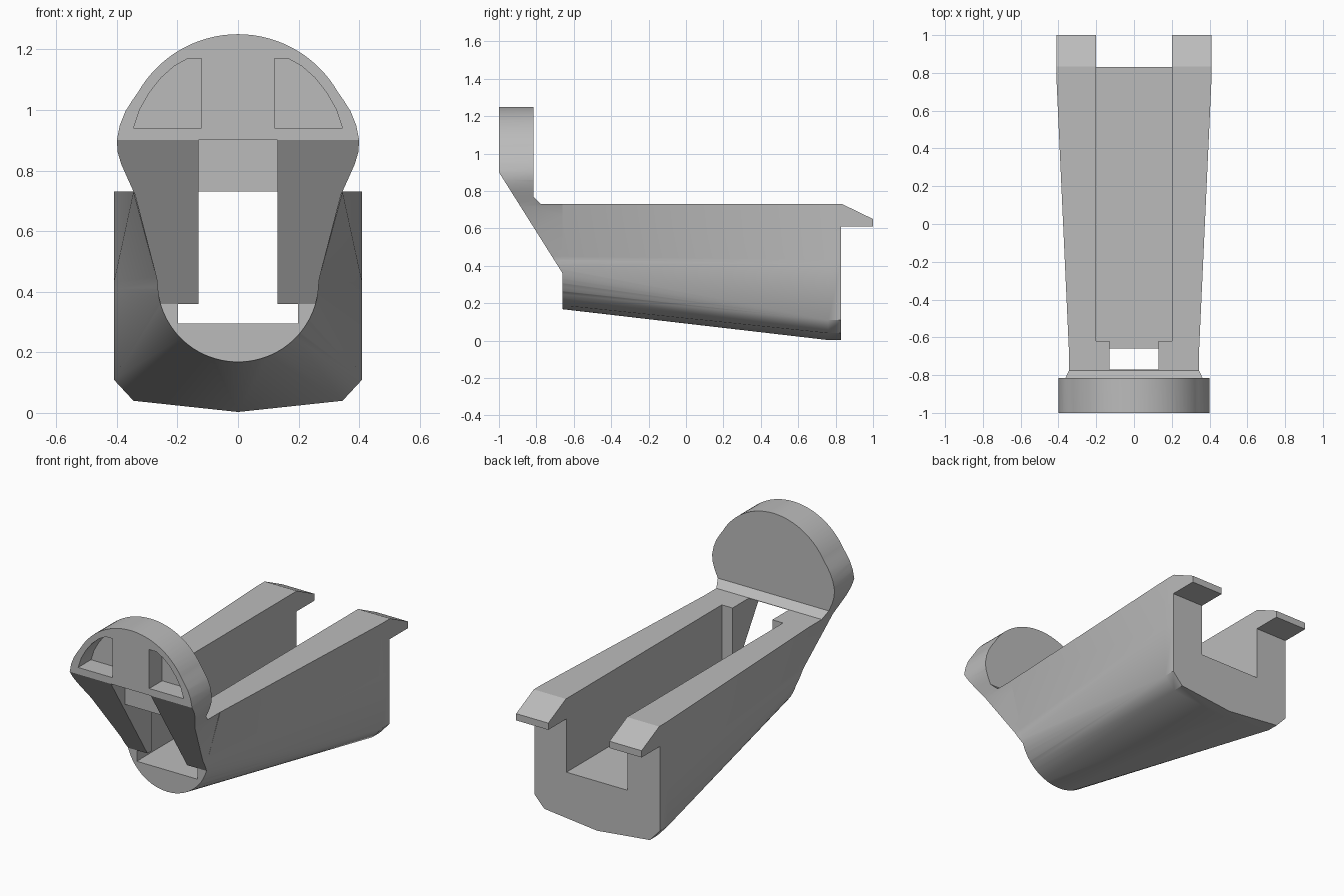
import bpy, bmesh, math

cube = bpy.data.objects.get("Cube")
if cube:
    bpy.data.objects.remove(cube, do_unlink=True)

# One matte grey for the whole part
grey = bpy.data.materials.new("matte_grey")
grey.use_nodes = True
colour = (0.5, 0.5, 0.5, 1)
grey.diffuse_color = colour
grey.node_tree.nodes["Principled BSDF"].inputs["Base Color"].default_value = colour


def loft(name, rings):
    """Closed solid through rings of equal point count."""
    bm = bmesh.new()
    loops = [[bm.verts.new(p) for p in ring] for ring in rings]
    n = len(loops[0])
    for a, b in zip(loops, loops[1:]):
        for i in range(n):
            j = (i + 1) % n
            bm.faces.new((a[i], a[j], b[j], b[i]))
    bm.faces.new(loops[0])
    bm.faces.new(loops[-1])
    bmesh.ops.remove_doubles(bm, verts=bm.verts, dist=0.0001)
    bmesh.ops.triangulate(bm, faces=[f for f in bm.faces if len(f.verts) == 4])
    bmesh.ops.recalc_face_normals(bm, faces=bm.faces)
    mesh = bpy.data.meshes.new(name)
    bm.to_mesh(mesh)
    bm.free()
    mesh.materials.append(grey)
    obj = bpy.data.objects.new(name, mesh)
    bpy.context.collection.objects.link(obj)
    return obj


def prism_y(name, outline, y0, y1):
    return loft(name, [[(x, y, z) for x, z in outline] for y in (y0, y1)])


def prism_x(name, outline, half):
    return loft(name, [[(x, y, z) for y, z in outline] for x in (-half, half)])


def rect(a0, a1, b0, b1):
    return [(a0, b0), (a1, b0), (a1, b1), (a0, b1)]


def mirrored(half):
    """Full outline from a right half that starts and ends on x = 0."""
    return half + [(-x, z) for x, z in reversed(half[1:-1])]


def combine(target, tool, operation):
    mod = target.modifiers.new("combine", 'BOOLEAN')
    mod.operation = operation
    mod.solver = 'EXACT'
    mod.object = tool
    bpy.ops.object.select_all(action='DESELECT')
    bpy.context.view_layer.objects.active = target
    target.select_set(True)
    bpy.ops.object.modifier_apply(modifier=mod.name)
    bpy.data.objects.remove(tool, do_unlink=True)


# Shared lower arc of the front outline
arc = []
for i in range(17):
    t = math.radians(90 * i / 16)
    arc.append((0.267 * math.cos(t), 0.435 - 0.267 * math.sin(t)))

# Upright head and neck: front outline trimmed by the side profile
dome = [(0.38 * math.sin(math.radians(a)), 0.87 + 0.38 * math.cos(math.radians(a)))
        for a in range(0, 61, 4)]
flare = [(0.35, 1.03), (0.372, 0.995), (0.39, 0.95), (0.4, 0.9), (0.397, 0.86),
         (0.385, 0.82), (0.365, 0.775), (0.34, 0.72), (0.27, 0.45)]
head = prism_y("holder_body", mirrored(dome + flare + arc), -1.1, -0.55)
side = [(-1, 0.9), (-0.66, 0.36), (-0.66, 0.1), (-0.6, 0.1), (-0.6, 0.73),
        (-0.775, 0.73), (-0.815, 0.77), (-0.815, 1.3), (-1, 1.3)]
combine(head, prism_x("side_trim", side, 0.6), 'INTERSECT')

# Hull widening from the arc to the chamfered rear section
front_half = [(0, 0.73), (0.345, 0.73), (0.27, 0.45)] + arc
rear_half = [(0, 0.73), (0.41, 0.73), (0.41, 0.43)]
for i in range(17):
    if i < 2:
        rear_half.append((0.41, 0.41))
    elif i < 8:
        rear_half.append((0.41, 0.11))
    elif i < 13:
        rear_half.append((0.345, 0.04))
    else:
        rear_half.append((0, 0.003))
sections = [(mirrored(front_half), -0.66), (mirrored(rear_half), 0.76),
            (mirrored(rear_half), 0.83)]
hull = loft("hull", [[(x, y, z) for x, z in outline] for outline, y in sections])
combine(head, hull, 'UNION')

# Rear lips, split by the channel below
lip = [(0.8, 0.61), (1, 0.61), (1, 0.65), (0.835, 0.73), (0.8, 0.73)]
combine(head, prism_x("rear_lip", lip, 0.41), 'UNION')

# Open channel, low front mouth and the narrow slot under the head
combine(head, prism_x("channel", rect(-0.62, 1.2, 0.295, 0.9), 0.2), 'DIFFERENCE')
combine(head, prism_x("mouth", rect(-0.9, -0.5, 0.295, 0.36), 0.1985), 'DIFFERENCE')
slot = [(-1.1, 0.3), (-0.5, 0.3), (-0.5, 0.8), (-0.77, 0.8), (-0.77, 0.73),
        (-0.87, 0.73), (-0.87, 0.9), (-1.1, 0.9)]
combine(head, prism_x("slot", slot, 0.13), 'DIFFERENCE')

# Pair of quarter-round pockets in the head
pocket = [(0.12, 0.94), (0.345, 0.94), (0.325, 1.0), (0.294, 1.055),
          (0.255, 1.105), (0.21, 1.145), (0.165, 1.17), (0.12, 1.17)]
for s in (-1, 1):
    cutter = prism_y("pocket", [(s * x, z) for x, z in pocket], -1.1, -0.88)
    combine(head, cutter, 'DIFFERENCE')

bpy.ops.object.select_all(action='DESELECT')
head.select_set(True)
bpy.context.view_layer.objects.active = head
bpy.ops.object.shade_smooth_by_angle(angle=math.radians(25))
